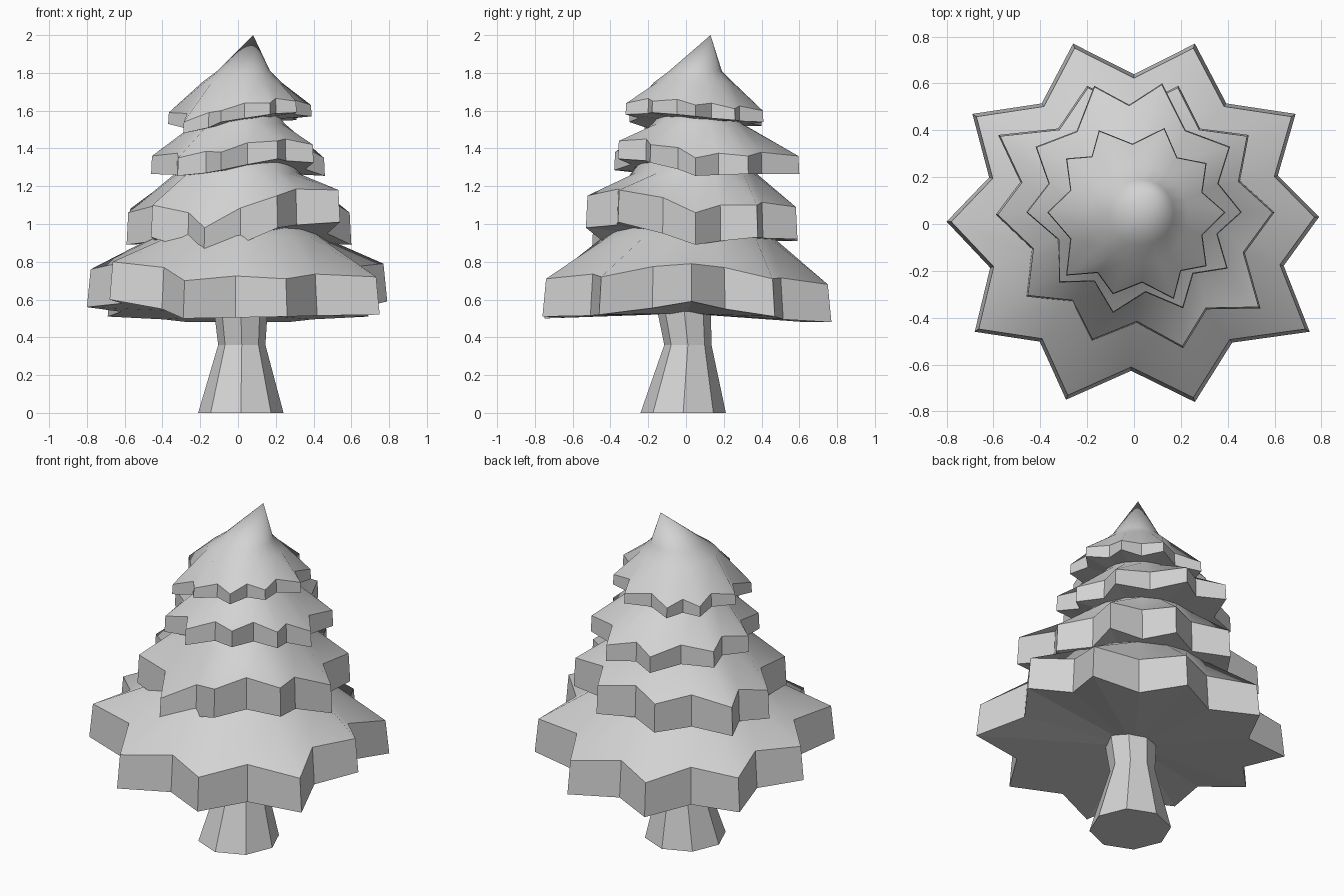
import bpy
import bmesh
import math
from mathutils import Vector

old = bpy.data.objects.get("Cube")
if old:
    bpy.data.objects.remove(old, do_unlink=True)

grey = bpy.data.materials.new("light grey")
grey.use_nodes = True
colour = (0.65, 0.65, 0.65, 1)
grey.diffuse_color = colour
grey.node_tree.nodes["Principled BSDF"].inputs["Base Color"].default_value = colour


def finish(name, bm):
    """Turn a bmesh into a named object."""
    bmesh.ops.recalc_face_normals(bm, faces=bm.faces)
    mesh = bpy.data.meshes.new(name)
    bm.to_mesh(mesh)
    bm.free()
    mesh.materials.append(grey)
    obj = bpy.data.objects.new(name, mesh)
    bpy.context.collection.objects.link(obj)


def bridge(bm, low, high, smooth=False):
    """Join two loops of equal length with quads."""
    for i in range(len(low)):
        j = (i + 1) % len(low)
        bm.faces.new((low[i], low[j], high[j], high[i])).smooth = smooth


def fan(bm, loop, point, smooth=False):
    """Close a loop with triangles to one point."""
    centre = bm.verts.new(point)
    for i in range(len(loop)):
        bm.faces.new((loop[i], loop[(i + 1) % len(loop)], centre)).smooth = smooth


def tier(name, centre, tips, thickness, lean, rings, apex):
    """Ragged star-shaped skirt: flat rim, smooth rings up to an apex."""
    bm = bmesh.new()
    mid = Vector(centre)
    star, lower, rim = [], [], []
    for i, tip in enumerate(tips):
        a, b = Vector(tip), Vector(tips[(i + 1) % len(tips)])
        valley = (a + b) / 2
        flat = mid + (valley.xy - mid) * 0.83
        for p, rise in ((a, 0), (Vector((flat.x, flat.y, valley.z)), 0.02)):
            star.append(p)
            lower.append(bm.verts.new((p.x, p.y, p.z - thickness)))
            q = mid + (p.xy - mid) * lean
            rim.append(bm.verts.new((q.x, q.y, p.z + rise)))
    bridge(bm, lower, rim)

    # Round rings keep the directions of the star points
    previous = rim
    for x, y, z, radius in rings:
        loop = []
        for p in star:
            d = (p.xy - mid).normalized() * radius
            loop.append(bm.verts.new((x + d.x, y + d.y, z)))
        bridge(bm, previous, loop, True)
        previous = loop
    fan(bm, previous, apex, True)
    base = sum(v.co.z for v in lower) / len(lower)
    fan(bm, lower, (mid.x, mid.y, base))
    finish(name, bm)


# Trunk: eight sides, flared foot and a slight bend
bm = bmesh.new()
loops = []
for x, y, z, r in [(0.015, -0.015, 0, 0.226), (0.02, 0.01, 0.36, 0.125),
                   (0.015, -0.01, 0.54, 0.142)]:
    loops.append([bm.verts.new((x + r * math.cos(k * math.pi / 4),
                                y + r * math.sin(k * math.pi / 4), z))
                  for k in range(8)])
for low, high in zip(loops, loops[1:]):
    bridge(bm, low, high)
bm.faces.new(loops[0])
bm.faces.new(loops[-1])
finish("trunk", bm)

# Foliage skirts, from the ground upwards
tier("bottom_foliage", (0, 0),
     [(0.79, 0.03, 0.79), (0.69, 0.47, 0.71), (0.26, 0.77, 0.68),
      (-0.26, 0.77, 0.68), (-0.69, 0.47, 0.71), (-0.8, 0.01, 0.76),
      (-0.68, -0.46, 0.8), (-0.29, -0.75, 0.7), (0.26, -0.76, 0.71),
      (0.75, -0.46, 0.72)],
     0.2, 0.975, [(0, 0.01, 0.93, 0.45), (0, 0.02, 1.0, 0.36)],
     (0, 0.02, 1.12))

tier("lower_foliage", (0, 0.03),
     [(0.6, 0.05, 1.06), (0.49, 0.38, 1.1), (0.19, 0.59, 1.09),
      (-0.2, 0.59, 1.08), (-0.58, 0.38, 1.08), (-0.59, 0.04, 1.06),
      (-0.46, -0.31, 1.1), (-0.18, -0.5, 0.98), (0.21, -0.53, 1.15),
      (0.54, -0.36, 1.18)],
     0.17, 0.985, [(0, 0.04, 1.27, 0.33), (0, 0.05, 1.37, 0.27)],
     (0, 0.06, 1.46))

tier("upper_foliage", (0, 0.09),
     [(0.46, 0.05, 1.35), (0.41, 0.33, 1.36), (0.12, 0.6, 1.36),
      (-0.17, 0.59, 1.36), (-0.42, 0.33, 1.36), (-0.46, 0.05, 1.36),
      (-0.32, -0.25, 1.35), (-0.09, -0.38, 1.38), (0.21, -0.36, 1.44),
      (0.4, -0.19, 1.42)],
     0.095, 0.99, [(0.01, 0.06, 1.53, 0.24), (0.01, 0.06, 1.58, 0.2)],
     (0.01, 0.06, 1.66))

tier("top_foliage", (0.01, 0.04),
     [(0.39, 0.05, 1.63), (0.31, 0.26, 1.61), (0.13, 0.41, 1.6),
      (-0.15, 0.4, 1.58), (-0.29, 0.28, 1.58), (-0.37, 0.05, 1.59),
      (-0.29, -0.22, 1.54), (-0.09, -0.3, 1.6), (0.17, -0.32, 1.64),
      (0.31, -0.18, 1.65)],
     0.06, 0.99, [(0.02, 0.04, 1.75, 0.21), (0.03, 0.05, 1.81, 0.14)],
     (0.08, 0.13, 2))
